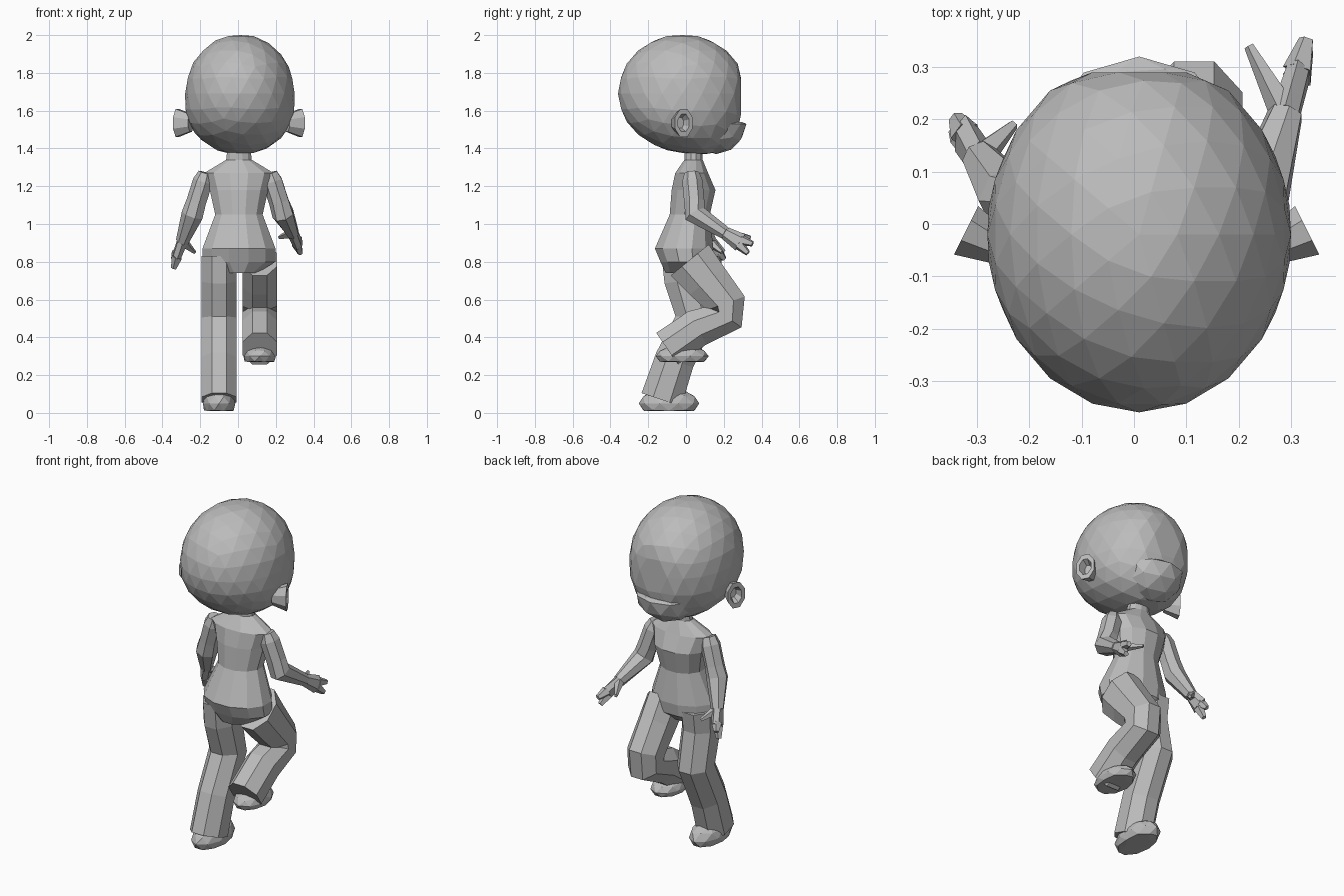
import bpy, bmesh
from math import cos, sin, tau
from mathutils import Vector

cube = bpy.data.objects.get("Cube")
if cube:
    bpy.data.objects.remove(cube, do_unlink=True)

UP = Vector((0, 0, 1))
ACROSS = Vector((1, 0, 0))

clay = bpy.data.materials.new("clay_grey")
clay.use_nodes = True
clay.diffuse_color = (0.5, 0.5, 0.5, 1)
shader = clay.node_tree.nodes["Principled BSDF"]
shader.inputs["Base Color"].default_value = clay.diffuse_color


def add_object(name, bm):
    bmesh.ops.recalc_face_normals(bm, faces=bm.faces)
    mesh = bpy.data.meshes.new(name)
    bm.to_mesh(mesh)
    bm.free()
    mesh.materials.append(clay)
    part = bpy.data.objects.new(name, mesh)
    bpy.context.collection.objects.link(part)
    return part


def ball(name, centre, radii, detail=2, floor=0, ceiling=2):
    """Faceted ellipsoid, flattened where it passes the floor or ceiling."""
    bm = bmesh.new()
    bmesh.ops.create_icosphere(bm, subdivisions=detail, radius=1)
    for vert in bm.verts:
        vert.co = [c + r * n for c, r, n in zip(centre, radii, vert.co)]
        vert.co.z = min(max(vert.co.z, floor), ceiling)
    return add_object(name, bm)


def direction(points, index):
    before = points[max(index - 1, 0)]
    here = points[index]
    after = points[min(index + 1, len(points) - 1)]
    return ((here - before).normalized() + (after - here).normalized()).normalized()


def skin(name, stations, sides=8, axis=None, width_axis=ACROSS):
    """Skin a tube over stations of (centre, half width, half depth)."""
    bm = bmesh.new()
    points = [centre for centre, width, depth in stations]
    loops = []
    for index, (centre, width, depth) in enumerate(stations):
        along = axis or direction(points, index)
        u = (width_axis - along * width_axis.dot(along)).normalized()
        v = along.cross(u)
        angles = [tau * (k + 0.5) / sides for k in range(sides)]
        loops.append([bm.verts.new(centre + u * width * cos(a) + v * depth * sin(a))
                      for a in angles])
    for lower, upper in zip(loops, loops[1:]):
        for k in range(sides):
            bm.faces.new((lower[k - 1], lower[k], upper[k], upper[k - 1]))
    bm.faces.new(loops[0])
    bm.faces.new(loops[-1])
    return add_object(name, bm)


def taper(name, start, end, thick, thin):
    skin(name, [(start, thick, thick), (end, thin, thin)], sides=5)


# Head: a faceted ball with full cheeks, a flat face and a low chin
crown = 1.69
head = ball("head", (0.01, -0.02, crown), (0.29, 0.34, 0.315), detail=3)
for vert in head.data.vertices:
    below = max(crown - vert.co.z, 0)
    vert.co.x *= 1 + below / 2
    vert.co.z -= below * max(vert.co.y, vert.co.y / 5)
    vert.co.y = min(vert.co.y, 0.29)

# Muzzle: half ball with a sharp upper ridge
ball("muzzle", (0.01, 0.16, 1.53), (0.18, 0.16, 0.16), ceiling=1.54)

# Torso from crotch to neck: height, forward shift, half width, half depth
torso = [(0.74, -0.02, 0.1, 0.09), (0.8, 0, 0.2, 0.14), (0.87, -0.01, 0.2, 0.16),
         (1.05, 0.02, 0.13, 0.11), (1.18, 0.04, 0.16, 0.12), (1.27, 0.03, 0.19, 0.09),
         (1.34, 0.04, 0.07, 0.05), (1.43, 0.04, 0.06, 0.05)]
skin("torso", [(Vector((0.005, y, z)), width, depth) for z, y, width, depth in torso],
     sides=12, axis=UP)


def leg(name, x, path, flare):
    """Trouser leg that narrows from the hip and may flare at the hem."""
    stations = []
    for index, (y, z) in enumerate(path):
        t = index / (len(path) - 1)
        depth = 0.1 + 0.04 * (1 - t) ** 2 + flare * t ** 2
        stations.append((Vector((x, y, z)), 0.1, depth))
    skin(name, stations)


# Legs: one standing, one bent at the knee, each with a flat soled shoe
leg("standing_leg", -0.1, [(0, 0.83), (0, 0.7), (0.05, 0.5), (-0.06, 0.28), (-0.13, 0.07)],
    flare=0.02)
ball("standing_shoe", (-0.1, -0.09, 0.05), (0.09, 0.16, 0.08), floor=0.01)
leg("raised_leg", 0.115, [(0.02, 0.81), (0.11, 0.7), (0.21, 0.58), (0.21, 0.51),
                          (0.06, 0.45), (-0.1, 0.34)], flare=0.01)
ball("raised_shoe", (0.115, -0.02, 0.3), (0.09, 0.14, 0.06), floor=0.27)


def arm(label, side, tip):
    """Sleeve, palm, two fingers and a thumb, posed by the fingertip."""
    shoulder = Vector((side * 0.17, 0.03, 1.27))
    elbow = Vector((side * 0.24, 0.05, 1.05))
    wrist = elbow.lerp(tip, 0.55)
    palm = wrist.lerp(tip, 0.6)
    sleeve = [(shoulder, 0.04), (shoulder.lerp(elbow, 0.2), 0.055),
              (shoulder.lerp(elbow, 0.7), 0.055), (elbow, 0.06), (wrist, 0.035)]
    skin(label + "_arm", [(point, size, size) for point, size in sleeve], sides=7)
    skin(label + "_palm", [(wrist, 0.03, 0.035), (palm, 0.025, 0.05)], sides=6)
    for finger, lift in (("upper", 0.025), ("lower", -0.025)):
        spread = Vector((0, lift / 2, lift))
        taper(f"{label}_{finger}_finger", palm + spread / 2, tip + spread, 0.03, 0.015)
    taper(label + "_thumb", wrist, tip + Vector((side * -0.11, 0, 0.06)), 0.03, 0.01)


def ear(label, side):
    """Cupped shell tilted towards the face."""
    root = Vector((side * 0.29 + 0.005, -0.03, 1.535))
    outward = Vector((side * 2, 1, 0)).normalized()
    cup = [(-0.04, 0.05), (0.04, 0.08), (0.04, 0.05), (0, 0.03)]
    skin(label + "_ear", [(root + outward * push, size, size * 0.7) for push, size in cup],
         axis=outward, width_axis=UP)


# Arms and ears
arm("left", 1, Vector((0.33, 0.34, 0.87)))
arm("right", -1, Vector((-0.34, 0.19, 0.79)))
for label, side in (("left", 1), ("right", -1)):
    ear(label, side)
